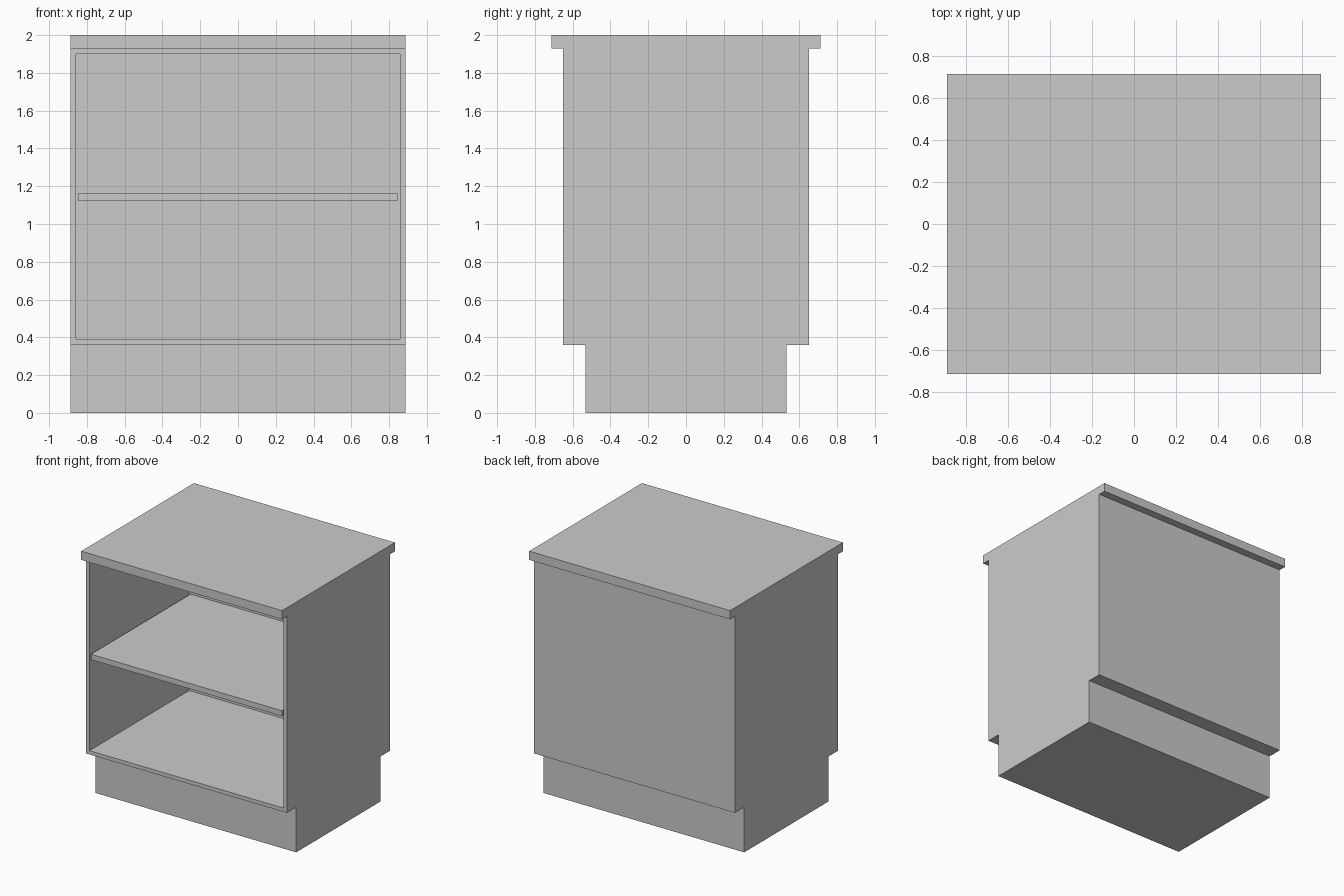
import bpy
import bmesh
from mathutils import Vector

if "Cube" in bpy.data.objects:
    bpy.data.objects.remove(bpy.data.objects["Cube"])

HALF_W = 0.888      # half width of the cabinet
BOARD = 0.043       # board thickness
BODY_Y = 0.65       # half depth of the body
NICHE = 2 * BODY_Y - BOARD


def add_object(name, bm):
    bmesh.ops.recalc_face_normals(bm, faces=bm.faces[:])
    mesh = bpy.data.meshes.new(name)
    bm.to_mesh(mesh)
    bm.free()
    obj = bpy.data.objects.new(name, mesh)
    bpy.context.collection.objects.link(obj)
    return obj


# Cabinet shell: half side profile (y, z) mirrored, then extruded across the width
half = [(0.533, 0), (0.533, 0.36), (BODY_Y, 0.36),
        (BODY_Y, 1.93), (0.712, 1.93), (0.712, 2.0)]
profile = half + [(-y, z) for y, z in reversed(half)]
bm = bmesh.new()
side = bm.faces.new([bm.verts.new((-HALF_W, y, z)) for y, z in profile])
ext = bmesh.ops.extrude_face_region(bm, geom=[side], use_keep_orig=True)
bmesh.ops.translate(bm, vec=(2 * HALF_W, 0, 0),
                    verts=[v for v in ext["geom"] if isinstance(v, bmesh.types.BMVert)])
bmesh.ops.recalc_face_normals(bm, faces=bm.faces[:])

# Open niche: inset the front face and push it back to the rear board
front = min(bm.faces, key=lambda f: (f.calc_center_median()
                                     - Vector((0, -BODY_Y, 1.145))).length)
bmesh.ops.inset_region(bm, faces=[front], thickness=BOARD)
pushed = bmesh.ops.extrude_discrete_faces(bm, faces=[front])["faces"][0]
bmesh.ops.translate(bm, vec=(0, NICHE, 0), verts=pushed.verts[:])
add_object("cabinet_shell", bm)

# Middle shelf
bm = bmesh.new()
bmesh.ops.create_cube(bm, size=1)
bmesh.ops.scale(bm, vec=(2 * (HALF_W - BOARD), NICHE, BOARD), verts=bm.verts[:])
bmesh.ops.translate(bm, vec=(0, -BOARD / 2, 1.143), verts=bm.verts[:])
add_object("shelf", bm)
